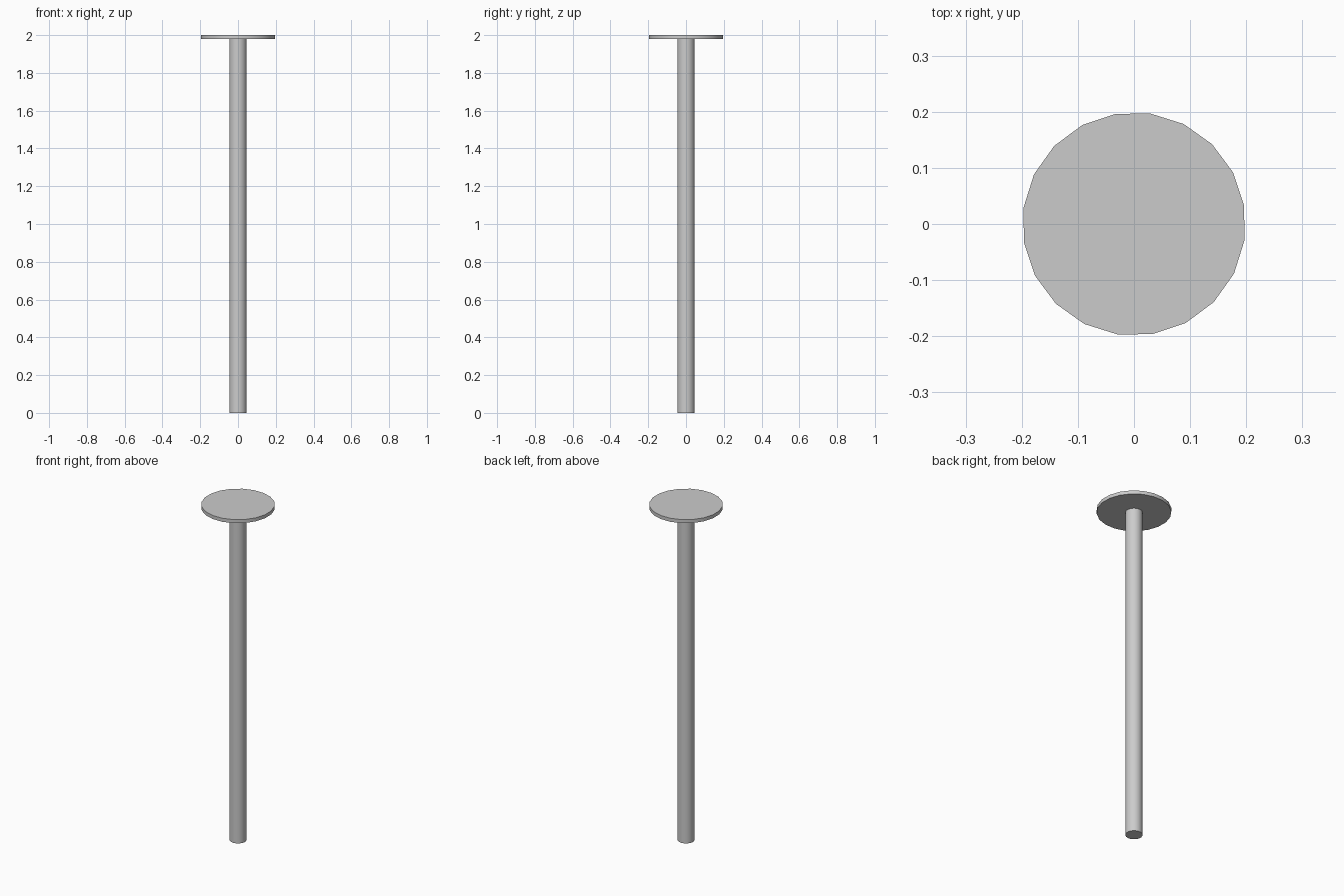
import bpy
from math import radians

cube = bpy.data.objects.get("Cube")
if cube:
    bpy.data.objects.remove(cube, do_unlink=True)

# Single plain grey material
grey = bpy.data.materials.new("light_grey")
grey.use_nodes = True
colour = (0.6, 0.6, 0.6, 1)
grey.diffuse_color = colour
grey.node_tree.nodes["Principled BSDF"].inputs["Base Color"].default_value = colour

SIDES = 20


def cylinder(name, radius, bottom, top):
    """Capped cylinder, turned so flat facets face the axes."""
    bpy.ops.mesh.primitive_cylinder_add(
        vertices=SIDES, radius=radius, depth=top - bottom,
        location=(0, 0, (bottom + top) / 2),
        rotation=(0, 0, radians(180 / SIDES + 0.6)))
    part = bpy.context.object
    part.name = name
    part.data.materials.append(grey)
    bpy.ops.object.shade_smooth_by_angle(angle=radians(30))
    return part


# Long shaft and thin flat head
cylinder("shaft", 0.046, 0, 1.979)
cylinder("head_disc", 0.199, 1.979, 2)
